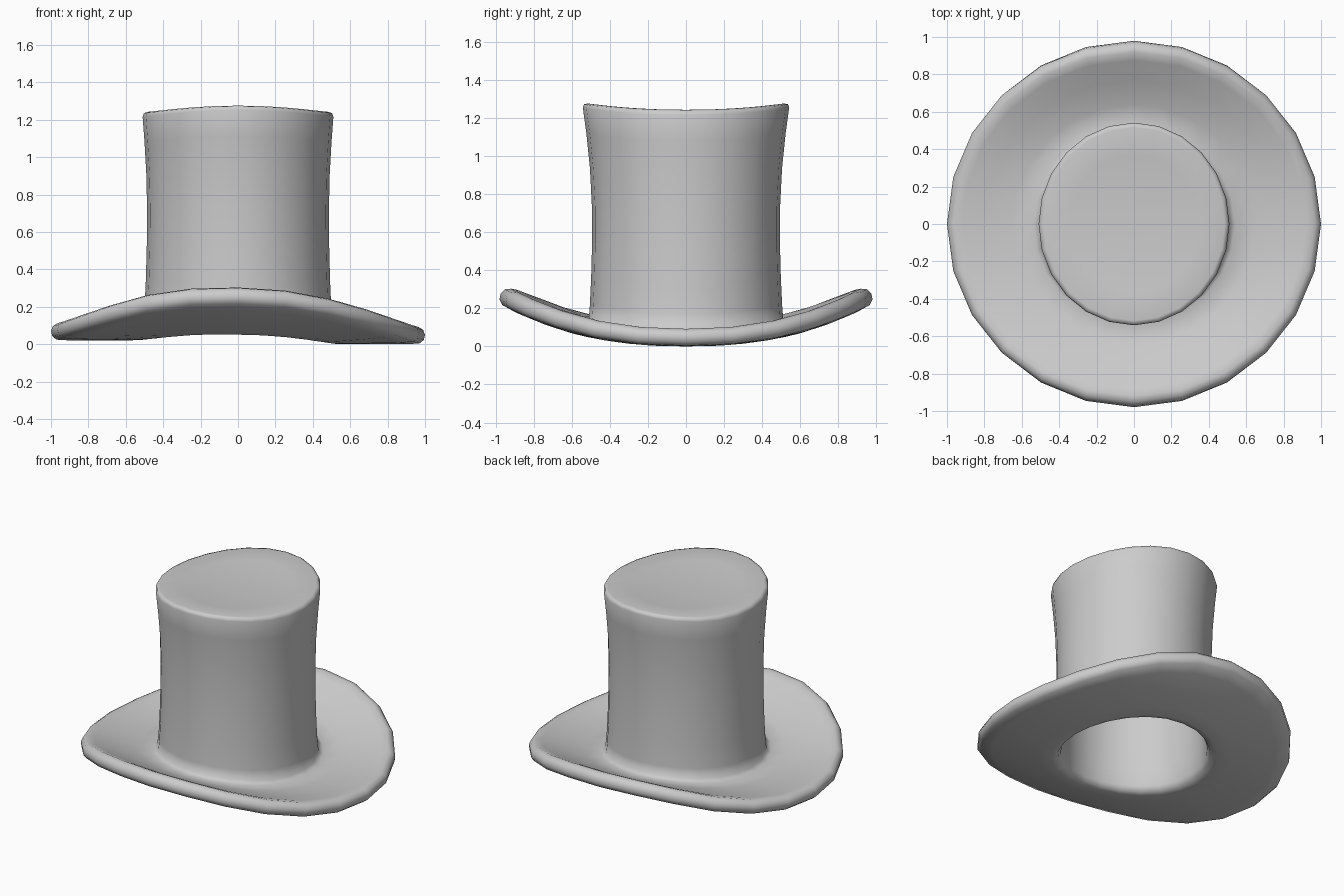
import bpy, bmesh, math

if "Cube" in bpy.data.objects:
    bpy.data.objects.remove(bpy.data.objects["Cube"])

SEGMENTS = 24

# Closed wall profile (radius, height): outer cap, crown side, brim, hollow inside
PROFILE = [
    (0.18, 1.242), (0.35, 1.242), (0.485, 1.242), (0.503, 1.235), (0.51, 1.215),
    (0.50, 1.08), (0.49, 0.90), (0.486, 0.70), (0.488, 0.50), (0.493, 0.32),
    (0.50, 0.17), (0.51, 0.10), (0.54, 0.078),
    (0.65, 0.075), (0.80, 0.082), (0.92, 0.092), (0.965, 0.092),
    (0.99, 0.076), (1.00, 0.05), (0.993, 0.022), (0.97, 0.004),
    (0.90, 0.0), (0.75, 0.0), (0.60, 0.0), (0.52, 0.002),
    (0.48, 0.015), (0.462, 0.05), (0.452, 0.17),
    (0.446, 0.50), (0.445, 0.80), (0.456, 1.08), (0.465, 1.19),
    (0.45, 1.20), (0.30, 1.20), (0.15, 1.20),
]


def shape(x, y, z):
    """Curl the front and back upward and flare the crown toward its top."""
    a = abs(y)
    sign = 1 if y >= 0 else -1
    up = 0.22 * a ** 2.3
    crown = min(max((z - 0.12) / 1.1, 0), 1)
    lift = 0.02 * min(max(-x / 0.5, 0), 1) * (1 - crown)
    if z < 0.12 and math.hypot(x, y) > 0.52:
        # brim stays square to its own curve
        blend = min((math.hypot(x, y) - 0.52) / 0.3, 1)
        y -= sign * 0.506 * a ** 1.3 * (z - 0.045) * blend
        y *= 1 - 0.025 * blend
        up *= 1 + 0.04 * blend
    t = max((z - 0.4) / 0.84, 0)
    y *= 1.01 + 0.055 * t * t if z > 0.12 else 1
    return x, y, z + up * (1 - 0.2 * crown) + lift


# Top hat: one hollow lathed shell
bm = bmesh.new()
rings = []
for r, z in PROFILE:
    ring = []
    for i in range(SEGMENTS):
        ang = 2 * math.pi * i / SEGMENTS
        ring.append(bm.verts.new(shape(r * math.cos(ang), r * math.sin(ang), z)))
    rings.append(ring)
for upper, lower in zip(rings, rings[1:]):
    for i in range(SEGMENTS):
        j = (i + 1) % SEGMENTS
        bm.faces.new((upper[i], lower[i], lower[j], upper[j]))

# Close the cap outside and inside with fans
for ring, z in ((rings[0], PROFILE[0][1]), (rings[-1], PROFILE[-1][1])):
    centre = bm.verts.new((0, 0, z))
    for i in range(SEGMENTS):
        bm.faces.new((centre, ring[i], ring[(i + 1) % SEGMENTS]))
bmesh.ops.recalc_face_normals(bm, faces=bm.faces)

mesh = bpy.data.meshes.new("top_hat")
bm.to_mesh(mesh)
bm.free()
hat = bpy.data.objects.new("top_hat", mesh)
bpy.context.collection.objects.link(hat)
bpy.context.view_layer.objects.active = hat
hat.select_set(True)
bpy.ops.object.shade_smooth_by_angle(angle=math.radians(60))
